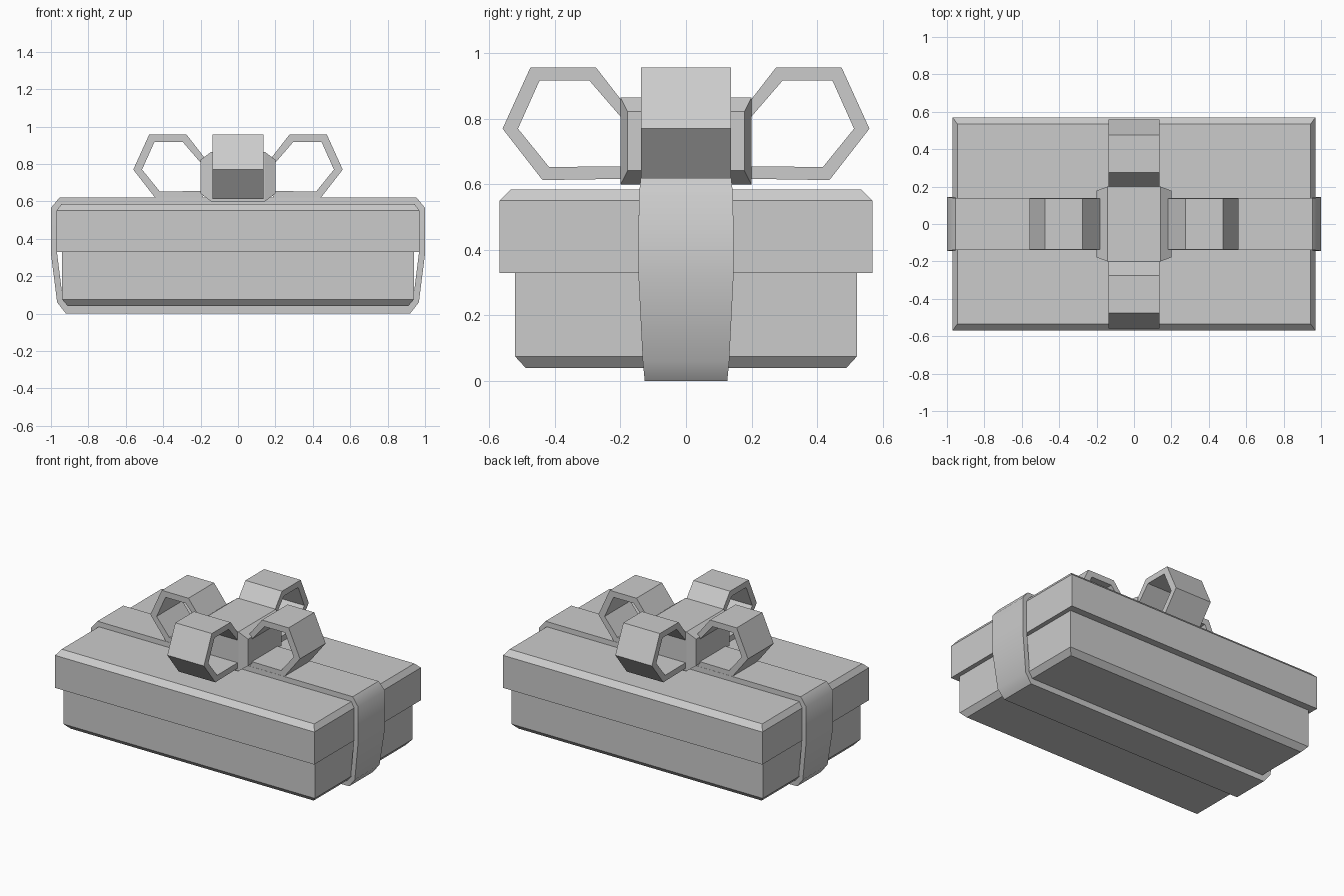
import bpy, bmesh, math

if "Cube" in bpy.data.objects:
    bpy.data.objects.remove(bpy.data.objects["Cube"])


def finish(name, bm):
    bmesh.ops.recalc_face_normals(bm, faces=bm.faces[:])
    mesh = bpy.data.meshes.new(name)
    bm.to_mesh(mesh)
    bm.free()
    obj = bpy.data.objects.new(name, mesh)
    bpy.context.collection.objects.link(obj)
    return obj


def loft_box(name, sections, axis):
    """Skin rectangles (position, half_a, half_b, centre_b) along z or x, capped."""
    bm = bmesh.new()
    rings = []
    for p, a, b, c in sections:
        ring = []
        for sa, sb in ((-1, -1), (1, -1), (1, 1), (-1, 1)):
            u, v = sa * a, c + sb * b
            ring.append(bm.verts.new((u, v, p) if axis == 'Z' else (p, u, v)))
        rings.append(ring)
    for r, s in zip(rings, rings[1:]):
        for i in range(4):
            j = (i + 1) % 4
            bm.faces.new((r[i], r[j], s[j], s[i]))
    bm.faces.new(rings[0])
    bm.faces.new(rings[-1])
    return finish(name, bm)


def band(name, outer, inner, widths):
    """Closed strap: outer and inner xz loops with a half width at each point."""
    bm = bmesh.new()
    cols = [[bm.verts.new((x, s * w, z)) for s, (x, z) in
             ((-1, o), (1, o), (1, i), (-1, i))]
            for o, i, w in zip(outer, inner, widths)]
    for k, c in enumerate(cols):
        d = cols[(k + 1) % len(cols)]
        for i in range(4):
            j = (i + 1) % 4
            bm.faces.new((c[i], c[j], d[j], d[i]))
    return finish(name, bm)


def mirrored(half):
    return half + [(-x, z) for x, z in reversed(half)]


# Box body with chamfered bottom edge
loft_box("box_base", [(0.04, 0.91, 0.49, 0), (0.075, 0.94, 0.522, 0),
                      (0.34, 0.94, 0.522, 0)], 'Z')

# Overhanging lid with chamfered top edge
loft_box("box_lid", [(0.33, 0.97, 0.57, 0), (0.55, 0.97, 0.57, 0),
                     (0.585, 0.945, 0.535, 0)], 'Z')

# Ribbon wrapped lengthwise around the box, narrowing towards the bottom
outer = [(0.92, 0.0), (0.967, 0.06), (1.0, 0.32), (1.0, 0.565), (0.955, 0.62)]
inner = [(0.91, 0.041), (0.937, 0.08), (0.968, 0.33), (0.968, 0.548), (0.943, 0.583)]
half_w = [0.126, 0.132, 0.145, 0.144, 0.138]
ribbon = band("ribbon", mirrored(outer), mirrored(inner), half_w + half_w[::-1])
bpy.context.view_layer.objects.active = ribbon
ribbon.select_set(True)
bpy.ops.object.shade_smooth_by_angle(angle=math.radians(41))

# Bow knot with chamfered ends
loft_box("bow_knot", [(-0.2, 0.178, 0.09, 0.732), (-0.143, 0.2, 0.133, 0.732),
                      (0.143, 0.2, 0.133, 0.732), (0.2, 0.178, 0.09, 0.732)], 'X')

# Four hexagonal bow loops around the knot
hex_out = [(0.275, 0.957), (0.475, 0.957), (0.56, 0.77), (0.438, 0.613),
           (0.19, 0.617), (0.13, 0.77)]
hex_in = [(0.295, 0.917), (0.447, 0.917), (0.513, 0.77), (0.418, 0.653),
          (0.195, 0.655), (0.168, 0.77)]
for n, side in enumerate(("right", "back", "left", "front")):
    loop = band("bow_loop_" + side, hex_out, hex_in, [0.137] * 6)
    loop.rotation_euler.z = n * math.pi / 2
